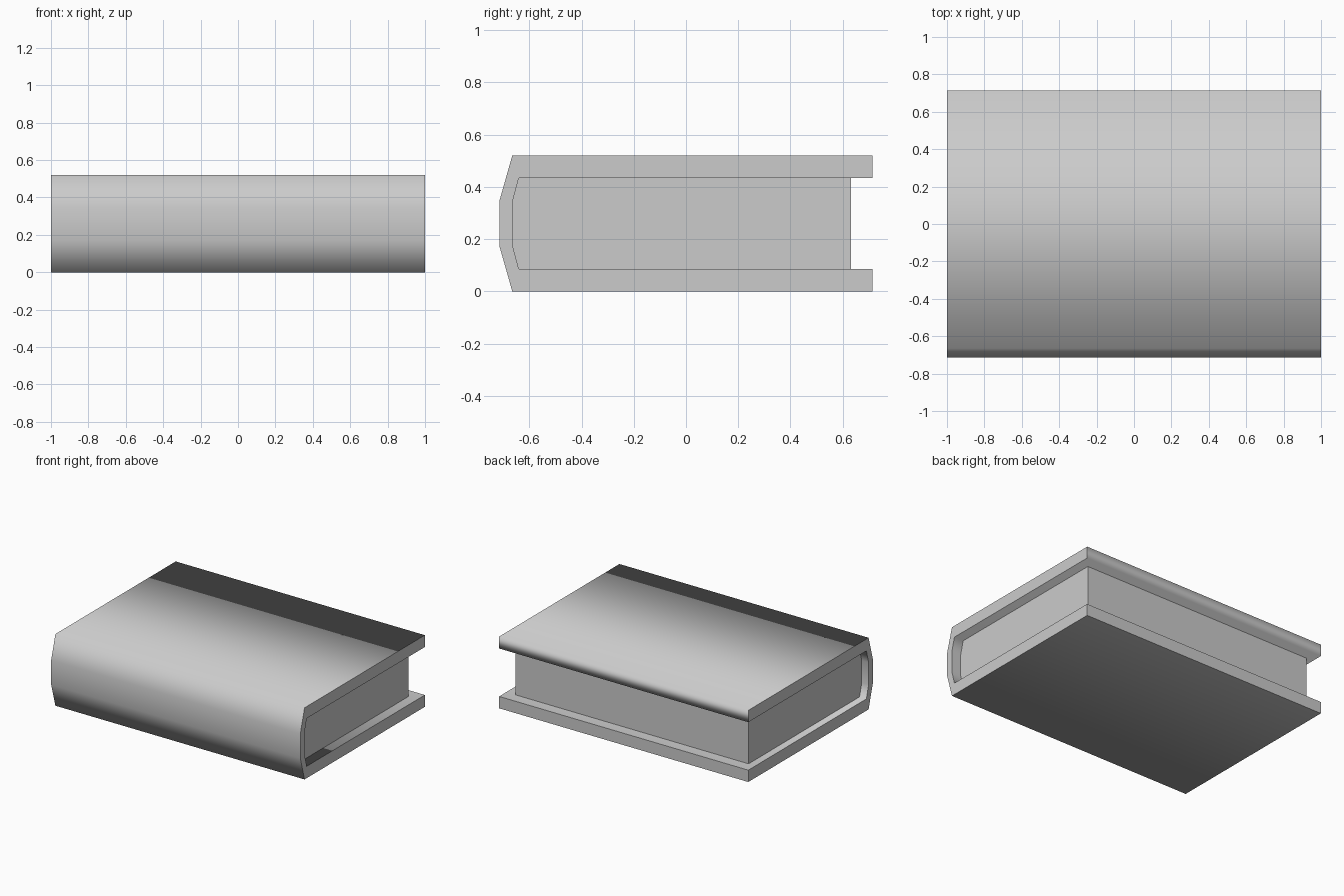
import bpy
import bmesh

default_cube = bpy.data.objects.get("Cube")
if default_cube:
    bpy.data.objects.remove(default_cube, do_unlink=True)

GREY = (0.6, 0.6, 0.6, 1.0)
grey = bpy.data.materials.new("plain grey")
grey.use_nodes = True
grey.diffuse_color = GREY
grey.node_tree.nodes["Principled BSDF"].inputs["Base Color"].default_value = GREY

HEIGHT = 0.52
BACK = 0.714


def extrude_profile(name, profile, left, right, sharp=None):
    """Extrude a (y, z) outline along x; sharp(y, z) marks hard lengthwise edges.
    With no rule the part is flat shaded."""
    bm = bmesh.new()
    cap = bm.faces.new([bm.verts.new((left, y, z)) for y, z in profile])
    out = bmesh.ops.extrude_face_region(bm, geom=[cap], use_keep_orig=True)
    new_verts = [g for g in out["geom"] if isinstance(g, bmesh.types.BMVert)]
    bmesh.ops.translate(bm, verts=new_verts, vec=(right - left, 0, 0))
    bmesh.ops.recalc_face_normals(bm, faces=bm.faces)
    for face in bm.faces:
        face.smooth = sharp is not None and abs(face.normal.x) < 0.5
    for edge in bm.edges:
        a, b = (v.co for v in edge.verts)
        lengthwise = abs(a.x - b.x) > 0.1
        edge.smooth = lengthwise and sharp is not None and not sharp(a.y, a.z)
    mesh = bpy.data.meshes.new(name)
    bm.to_mesh(mesh)
    bm.free()
    mesh.materials.append(grey)
    obj = bpy.data.objects.new(name, mesh)
    bpy.context.collection.objects.link(obj)
    return obj


def mirrored(half):
    """Complete an outline from its lower half."""
    return half + [(y, HEIGHT - z) for y, z in reversed(half)]


# Cover: two boards joined by a faceted spine, rounded by its shading
outer = mirrored([(BACK, 0), (-0.665, 0), (-BACK, 0.172)])
inner = mirrored([(BACK, 0.086), (-0.64, 0.086), (-0.665, 0.18)])
extrude_profile("cover", outer + inner[::-1], -1, 1,
                sharp=lambda y, z: y > 0.7 and z < 0.2)

# Page block: fits the inside of the cover, set back from its three open edges
page_outline = [(min(y, 0.632), z) for y, z in inner]
extrude_profile("page_block", page_outline, -0.945, 0.925)
